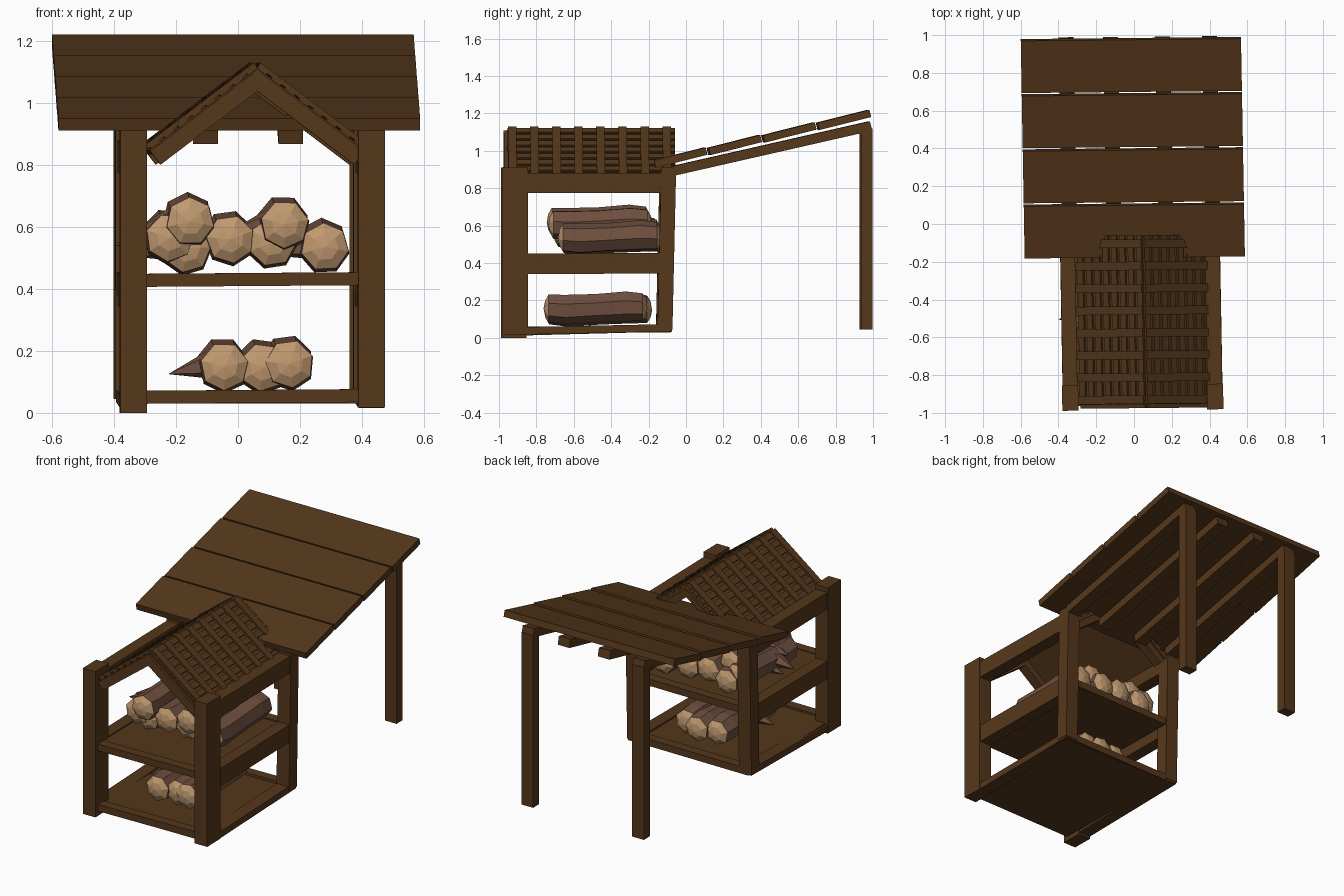
import bpy, bmesh, math, random
from mathutils import Vector

if "Cube" in bpy.data.objects:
    bpy.data.objects.remove(bpy.data.objects["Cube"])

random.seed(4)


def material(name, rgb):
    m = bpy.data.materials.new(name)
    m.diffuse_color = (*rgb, 1)
    m.use_nodes = True
    m.node_tree.nodes["Principled BSDF"].inputs["Base Color"].default_value = m.diffuse_color
    return m


WOOD = material("dark_wood", (0.09, 0.038, 0.011))
BARK = material("bark", (0.16, 0.078, 0.05))
CUT = material("cut_wood", (0.53, 0.32, 0.16))


def finish(name, bm, mats):
    # the whole shed is very slightly crooked
    for v in bm.verts:
        x, y, z = v.co
        v.co = (x - 0.018 * y, y + 0.01 * x, z)
    bmesh.ops.recalc_face_normals(bm, faces=bm.faces)
    me = bpy.data.meshes.new(name)
    bm.to_mesh(me)
    bm.free()
    for m in mats:
        me.materials.append(m)
    ob = bpy.data.objects.new(name, me)
    bpy.context.collection.objects.link(ob)
    return ob


def add_beam(bm, p, q, side, w, h):
    """Box from p to q: w wide along 'side', h thick across it."""
    p, q, side = Vector(p), Vector(q), Vector(side).normalized()
    up = (q - p).cross(side).normalized()
    ends = []
    for c in (p, q):
        ends.append([bm.verts.new(c + side * a * w / 2 + up * b * h / 2)
                     for a, b in ((-1, -1), (1, -1), (1, 1), (-1, 1))])
    a, b = ends
    bm.faces.new(a)
    bm.faces.new(b)
    for i in range(4):
        j = (i + 1) % 4
        bm.faces.new((a[i], a[j], b[j], b[i]))


def beam(name, p, q, side, w, h):
    bm = bmesh.new()
    add_beam(bm, p, q, side, w, h)
    return finish(name, bm, [WOOD])


def box(name, x0, x1, y0, y1, z0, z1):
    return beam(name, ((x0 + x1) / 2, (y0 + y1) / 2, z0),
                ((x0 + x1) / 2, (y0 + y1) / 2, z1), (1, 0, 0), x1 - x0, y1 - y0)


X = (1, 0, 0)
Y = (0, 1, 0)

# Rack frame: posts and side rails
for side, x, z0 in (("left", -0.354, 0.0), ("right", 0.413, 0.018)):
    box("front_post_" + side, x - 0.043, x + 0.043, -0.985, -0.85, z0, 0.91)
    beam("back_post_" + side, (x, -0.117, 0.045), (x, -0.097, 0.91), X, 0.086, 0.08)
    beam("bottom_rail_" + side, (x, -0.97, 0.03 + z0 / 3), (x, -0.08, 0.054), X, 0.08, 0.04)
    beam("middle_rail_" + side, (x, -0.95, 0.395), (x, -0.11, 0.40), X, 0.076, 0.11)
    beam("top_rail_" + side, (x, -0.95, 0.828), (x, -0.08, 0.828), X, 0.078, 0.105)

# Shelves
box("bottom_shelf", -0.38, 0.44, -0.955, -0.09, 0.03, 0.06)
box("middle_shelf", -0.38, 0.44, -0.955, -0.09, 0.41, 0.445)
for nm, z in (("bottom", 0.053), ("middle", 0.43)):
    for end, y in (("front", -0.93), ("back", -0.11)):
        beam(f"{nm}_{end}_rail", (-0.37, y, z - 0.003), (0.43, y, z + 0.003), Y, 0.06, 0.042)

# Small gabled roof over the rack
RX, RZ = 0.045, 1.115
for side, s in (("left", -1), ("right", 1)):
    down = Vector((s * 0.35, 0, -0.265))
    L = down.length
    down.normalize()
    out = Vector((s * 0.265, 0, 0.35)).normalized()
    ridge = Vector((RX, 0, RZ))

    def at(t, y, depth):
        v = ridge + down * t + out * depth
        v.y = y
        return v

    for end, y in (("front", -0.945), ("back", -0.1)):
        beam(f"gable_rafter_{end}_{side}", at(0, y, -0.035), at(L, y, -0.035), Y, 0.06, 0.055)
    beam("roof_panel_" + side, at(0, -0.51, -0.012), at(L, -0.51, -0.012), Y, 0.9, 0.018)
    # lattice of battens on the panel
    bm = bmesh.new()
    for i in range(8):
        t = 0.02 + i * 0.056
        add_beam(bm, at(t, -0.955, 0.003), at(t, -0.06, 0.003), down, 0.036, 0.014)
    for i in range(8):
        y = -0.93 + i * 0.118
        add_beam(bm, at(0.0, y, 0.01), at(L, y, 0.01), Y, 0.045, 0.016)
    finish("roof_lattice_" + side, bm, [WOOD])

# Lean-to roof: rafters, planks and rear posts
for i, x in enumerate((-0.343, -0.106, 0.169, 0.417)):
    beam(f"lean_to_rafter_{i + 1}", (x, -0.07, 0.893), (x, 0.985, 1.133), X, 0.08, 0.052)
    if i in (0, 3):
        box(f"rear_post_{i + 1}", x - 0.04, x + 0.04, 0.932, 0.992, 0.045, 1.12)


def roof_z(y):
    return 0.972 + 0.23 * y


for i in range(4):
    y0 = -0.172 + i * 0.292
    y1 = y0 + 0.276
    beam(f"roof_plank_{i + 1}", (0.001, y0, roof_z(y0) - 0.003),
         (0.001, y1, roof_z(y1) + 0.003), X, 1.166, 0.04)


# Firewood: seven-sided, slightly bent logs with a pointed branch stub
def log(name, x, z, y0, length=0.54, r=0.08):
    n = 7
    x -= 0.012
    turn = random.uniform(0, 0.9)
    prof = ((0, 0.55, 0), (0.035, 0.97, 0), (0.2, 1.03, -0.006),
            (0.5, 0.98, 0.002), (0.8, 1.03, 0.012), (0.965, 0.95, 0.008), (1, 0.55, 0.006))
    bm = bmesh.new()
    rings = []
    for t, k, dz in prof:
        rings.append([bm.verts.new((x + r * k * math.cos(turn + math.tau * i / n),
                                    y0 + t * length,
                                    z + dz + r * k * math.sin(turn + math.tau * i / n)))
                      for i in range(n)])
    last = len(rings) - 2
    for k, (a, b) in enumerate(zip(rings, rings[1:])):
        for i in range(n):
            j = (i + 1) % n
            f = bm.faces.new((a[i], a[j], b[j], b[i]))
            f.material_index = 1 if k in (0, last) else 0
    for ring, y in ((rings[0], y0 - 0.008), (rings[-1], y0 + length + 0.008)):
        c = bm.verts.new((x, y, z))
        for i in range(n):
            bm.faces.new((ring[i], ring[(i + 1) % n], c)).material_index = 1
    # branch stub
    tip = bm.verts.new((x - 0.178, y0 + 0.2, z - 0.025))
    base = [bm.verts.new((x - 0.055, y0 + 0.2 + 0.05 * math.cos(math.tau * i / 5),
                          z + 0.005 + 0.045 * math.sin(math.tau * i / 5))) for i in range(5)]
    bm.faces.new(base)
    for i in range(5):
        bm.faces.new((base[i], base[(i + 1) % 5], tip))
    finish(name, bm, [BARK, CUT])


LOGS = ((-0.045, 0.15, -0.75), (0.08, 0.147, -0.73), (0.165, 0.158, -0.755),
        (-0.22, 0.565, -0.70), (-0.165, 0.53, -0.67), (-0.025, 0.56, -0.69),
        (0.11, 0.55, -0.68), (0.28, 0.535, -0.68), (-0.155, 0.618, -0.735), (0.15, 0.608, -0.73))
for i, (x, z, y) in enumerate(LOGS):
    log(f"log_{i + 1}", x, z, y)
